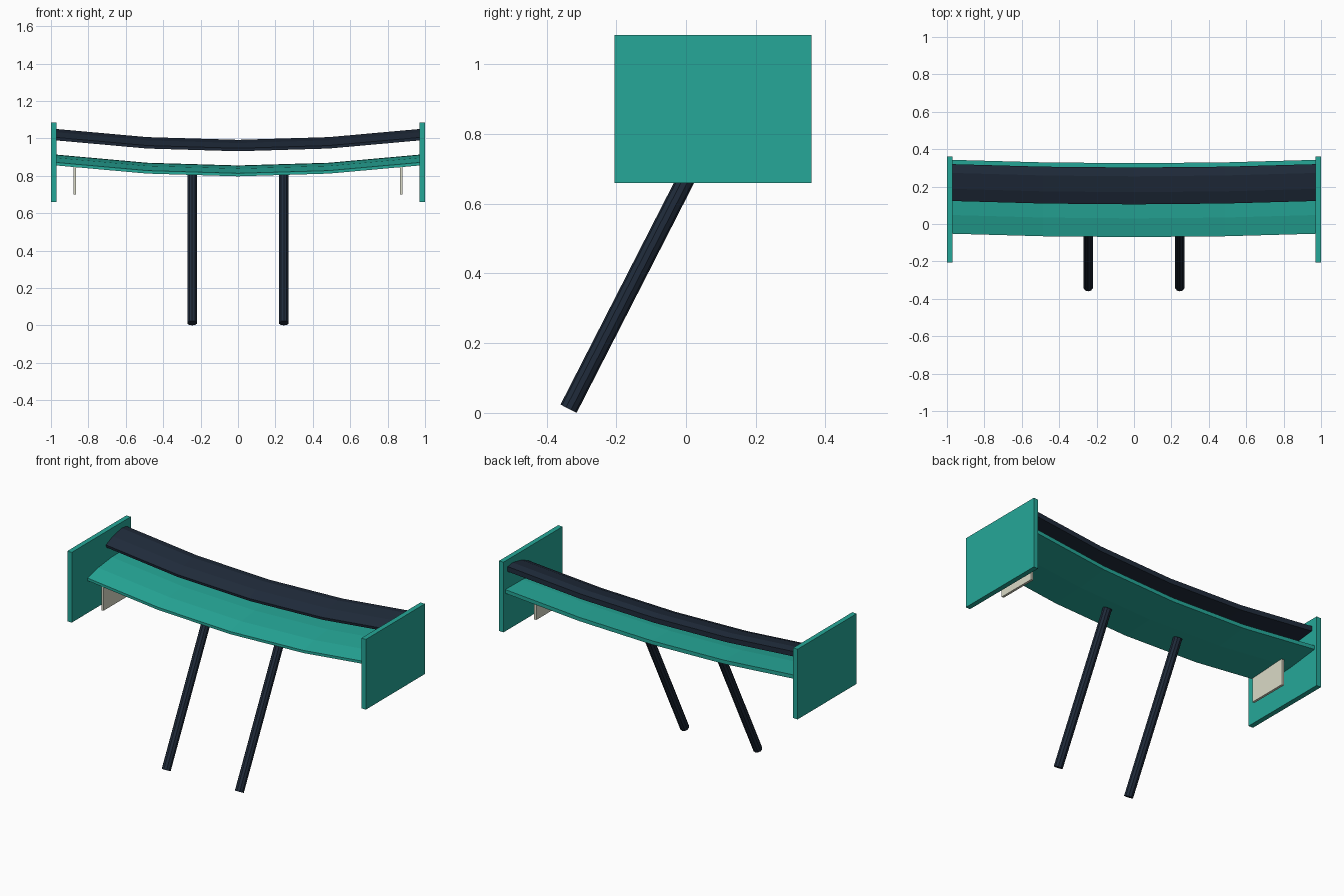
import bpy, bmesh
from mathutils import Vector

old = bpy.data.objects.get("Cube")
if old:
    bpy.data.objects.remove(old, do_unlink=True)


def material(name, rgb):
    m = bpy.data.materials.new(name)
    m.use_nodes = True
    colour = (*rgb, 1.0)
    m.diffuse_color = colour
    m.node_tree.nodes["Principled BSDF"].inputs["Base Color"].default_value = colour
    return m


teal = material("teal", (0.019, 0.39, 0.315))
navy = material("dark navy", (0.014, 0.024, 0.043))
cream = material("off white", (0.70, 0.70, 0.57))


def finish(name, bm, mat):
    bmesh.ops.recalc_face_normals(bm, faces=bm.faces)
    mesh = bpy.data.meshes.new(name)
    bm.to_mesh(mesh)
    bm.free()
    mesh.materials.append(mat)
    obj = bpy.data.objects.new(name, mesh)
    bpy.context.collection.objects.link(obj)
    return obj


def box(name, low, high, mat):
    bm = bmesh.new()
    bmesh.ops.create_cube(bm, size=1)
    low, high = Vector(low), Vector(high)
    for v in bm.verts:
        v.co = (low + high) / 2 + v.co * (high - low)
    return finish(name, bm, mat)


def blade(name, profile, mat, half_span=0.972, rise=0.058, sweep=0.018):
    """Loft a (y, z) section across the span, bowing up and back at the tips."""
    bm = bmesh.new()
    rings = []
    for t in (-1, -0.5, 0, 0.5, 1):
        rings.append([bm.verts.new((t * half_span, y + sweep * t * t, z + rise * t * t))
                      for y, z in profile])
    n = len(profile)
    for a, b in zip(rings, rings[1:]):
        for i in range(n):
            j = (i + 1) % n
            bm.faces.new((a[i], a[j], b[j], b[i]))
    bm.faces.new(rings[0])
    bm.faces.new(rings[-1])
    return finish(name, bm, mat)


def rod(name, start, end, radius, mat, sides=10):
    start, end = Vector(start), Vector(end)
    axis = end - start
    bm = bmesh.new()
    bmesh.ops.create_cone(bm, cap_ends=True, segments=sides, radius1=radius,
                          radius2=radius, depth=axis.length)
    turn = axis.to_track_quat("Z", "Y")
    for v in bm.verts:
        v.co = (start + end) / 2 + turn @ v.co
    return finish(name, bm, mat)


# Lower main wing and upper flap
blade("main_wing", [(-0.07, 0.797), (-0.07, 0.813), (0.03, 0.838), (0.16, 0.853),
                    (0.325, 0.855), (0.325, 0.832), (0.13, 0.808)], teal)
blade("upper_flap", [(0.108, 0.931), (0.105, 0.947), (0.17, 0.975), (0.255, 0.992),
                     (0.302, 0.985), (0.302, 0.955), (0.2, 0.943)], navy)

# Mirrored end plates, small hanging fins and support struts
for side, s in (("left", 1), ("right", -1)):
    box(f"{side}_end_plate", (s * 0.985 - 0.015, -0.205, 0.66),
        (s * 0.985 + 0.015, 0.36, 1.085), teal)
    box(f"{side}_fin", (s * 0.873 - 0.007, -0.05, 0.70),
        (s * 0.873 + 0.007, 0.195, 0.858), cream)
    rod(f"{side}_strut", (s * 0.245, -0.337, 0.012), (s * 0.245, 0.072, 0.812),
        0.026, navy)
